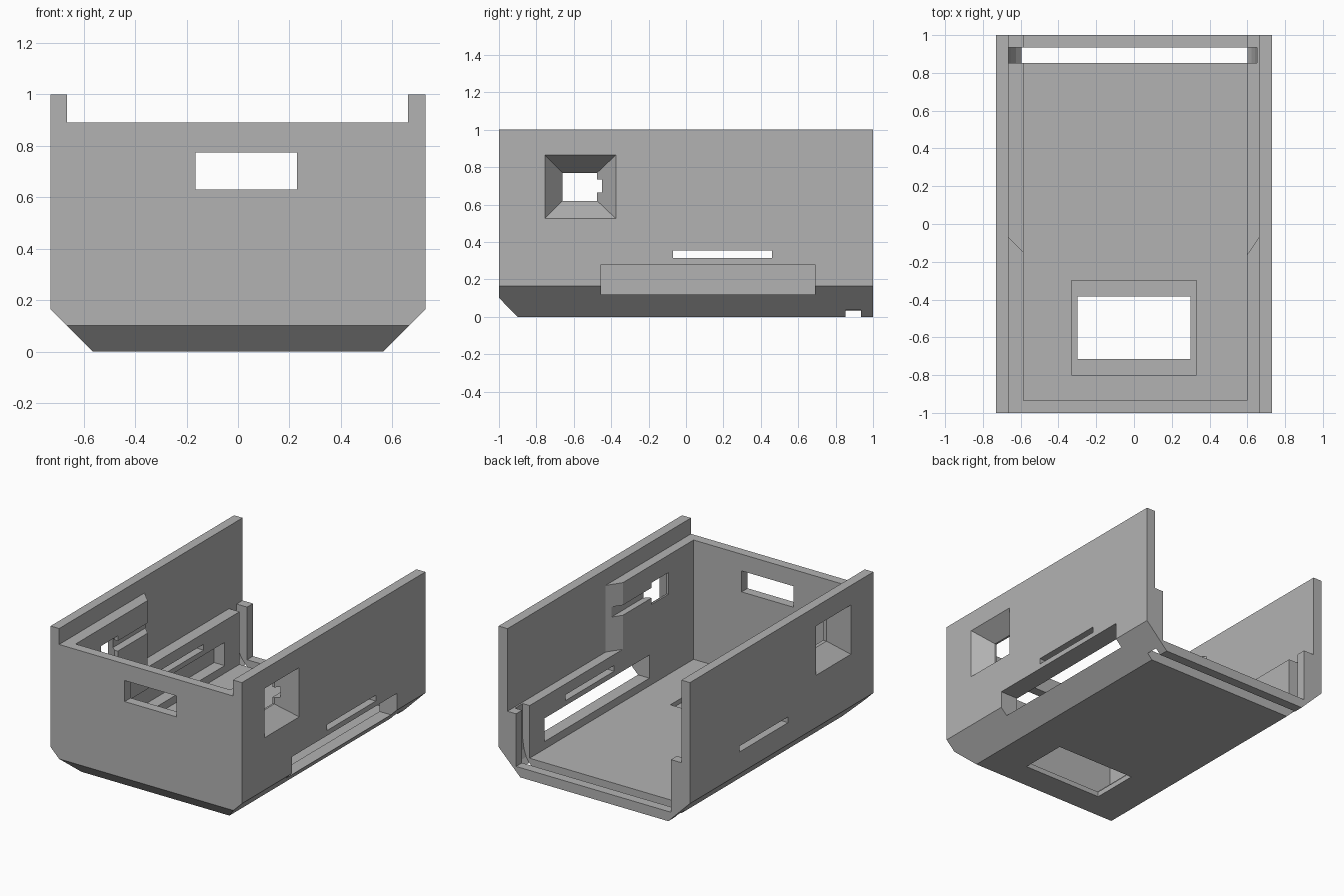
import bpy, bmesh
from mathutils import Vector

old = bpy.data.objects.get("Cube")
if old:
    bpy.data.objects.remove(old)

grey = bpy.data.materials.new("plain_grey")
grey.use_nodes = True
colour = (0.45, 0.45, 0.45, 1)
grey.diffuse_color = colour
grey.node_tree.nodes["Principled BSDF"].inputs["Base Color"].default_value = colour


def finish(name, bm):
    bmesh.ops.recalc_face_normals(bm, faces=bm.faces)
    mesh = bpy.data.meshes.new(name)
    bm.to_mesh(mesh)
    bm.free()
    mesh.materials.append(grey)
    ob = bpy.data.objects.new(name, mesh)
    bpy.context.collection.objects.link(ob)
    return ob


def prism(name, points, axis, start, end):
    """Extrude a 2D outline along the y or z axis."""
    bm = bmesh.new()
    place = {"y": lambda a, b: (a, start, b), "z": lambda a, b: (a, b, start)}[axis]
    face = bm.faces.new([bm.verts.new(place(*p)) for p in points])
    new = bmesh.ops.extrude_face_region(bm, geom=[face])["geom"]
    shift = Vector((0, end - start, 0) if axis == "y" else (0, 0, end - start))
    bmesh.ops.translate(bm, vec=shift, verts=[v for v in new if isinstance(v, bmesh.types.BMVert)])
    return finish(name, bm)


def box(name, x, y, z):
    return prism(name, [(x[0], y[0]), (x[1], y[0]), (x[1], y[1]), (x[0], y[1])], "z", *z)


def funnel(name, side):
    """Window cutter that narrows from the outer face inwards."""
    bm = bmesh.new()
    rings = []
    for x, y0, y1, z0, z1 in [(0.73 + 0.10, -0.82, -0.31, 0.46, 0.93),
                              (0.73, -0.755, -0.375, 0.525, 0.865),
                              (0.61, -0.66, -0.475, 0.62, 0.77),
                              (0.50, -0.66, -0.475, 0.62, 0.77)]:
        rings.append([bm.verts.new((side * x, y, z))
                      for y, z in [(y0, z0), (y1, z0), (y1, z1), (y0, z1)]])
    for a, b in zip(rings, rings[1:]):
        for i in range(4):
            j = (i + 1) % 4
            bm.faces.new((a[i], a[j], b[j], b[i]))
    bm.faces.new(rings[0])
    bm.faces.new(rings[-1])
    return finish(name, bm)


# Outer body with sloped lower side edges
case = prism("case_shell", [(-0.565, 0), (0.565, 0), (0.73, 0.165), (0.73, 1),
                            (-0.73, 1), (-0.73, 0.165)], "y", -1, 1)

LEFT, RIGHT = -0.585, 0.597
cutters = [
    # Sloped lower front edge
    box("front_slope", (-1, 1), (-1.2, -0.95), (-0.2, 0.05)),
    # Main cavity, open at the top and back
    box("cavity", (LEFT, RIGHT), (-0.935, 1.5), (0.067, 1.5)),
    # Rim step and the low rear ledge with slanted ends
    box("rim_step", (-0.665, 0.662), (-1.5, 1.5), (0.89, 1.6)),
    prism("rear_ledge", [(-0.665, 1.6), (-0.665, -0.07), (LEFT, -0.15), (LEFT, -0.165), (RIGHT, -0.165),
                         (0.662, -0.07), (0.662, 1.6)], "z", 0.43, 1.7),
    # Front window
    box("front_window", (-0.165, 0.23), (-1.2, -0.8), (0.63, 0.775)),
    # Thin slots through both side walls
    box("thin_slots", (-1, 1), (-0.07, 0.46), (0.315, 0.355)),
    # Long side opening, blind on the opposite wall
    box("long_opening", (-0.665, 1), (-0.455, 0.69), (0.12, 0.28)),
    # Floor hatch with a recessed rim
    box("hatch_recess", (-0.33, 0.33), (-0.80, -0.30), (0.035, 0.2)),
    box("hatch_hole", (-0.30, 0.30), (-0.715, -0.385), (-0.2, 0.3)),
    # Rear panel slot with curved lower ends
    prism("panel_slot", [(LEFT, -0.2), (0.6, -0.2), (0.6, 0.035), (0.623, 0.07), (0.64, 0.12),
                         (0.65, 0.19), (0.65, 0.6), (-0.665, 0.6), (-0.665, 0.19), (-0.65, 0.11),
                         (-0.625, 0.065), (LEFT, 0.018)], "y", 0.852, 0.935),
]
# Tilt the front slope cutter into a wedge
for v in cutters[0].data.vertices:
    v.co = {(-1, -1): (v.co.x, -1.2, -0.2), (1, -1): (v.co.x, -0.7, -0.2),
            (-1, 1): (v.co.x, -1.2, 0.3), (1, 1): (v.co.x, -1.2 + 0.001, 0.3)}[
        (1 if v.co.y > -1.1 else -1, 1 if v.co.z > 0 else -1)]

# Side windows and the shallow channels leading to them
for side, word in ((1, "left"), (-1, "right")):
    cutters.append(funnel(word + "_window", side))
    ends = sorted((side * 0.5, side * 0.64))
    cutters.append(box(word + "_channel", ends, (-0.50, 0.0), (0.665, 0.735)))

bpy.context.view_layer.objects.active = case
for cutter in cutters:
    cutter.hide_render = True
    mod = case.modifiers.new(cutter.name, "BOOLEAN")
    mod.operation = "DIFFERENCE"
    mod.solver = "EXACT"
    mod.object = cutter
    bpy.ops.object.modifier_apply(modifier=mod.name)
for cutter in cutters:
    bpy.data.objects.remove(cutter)
